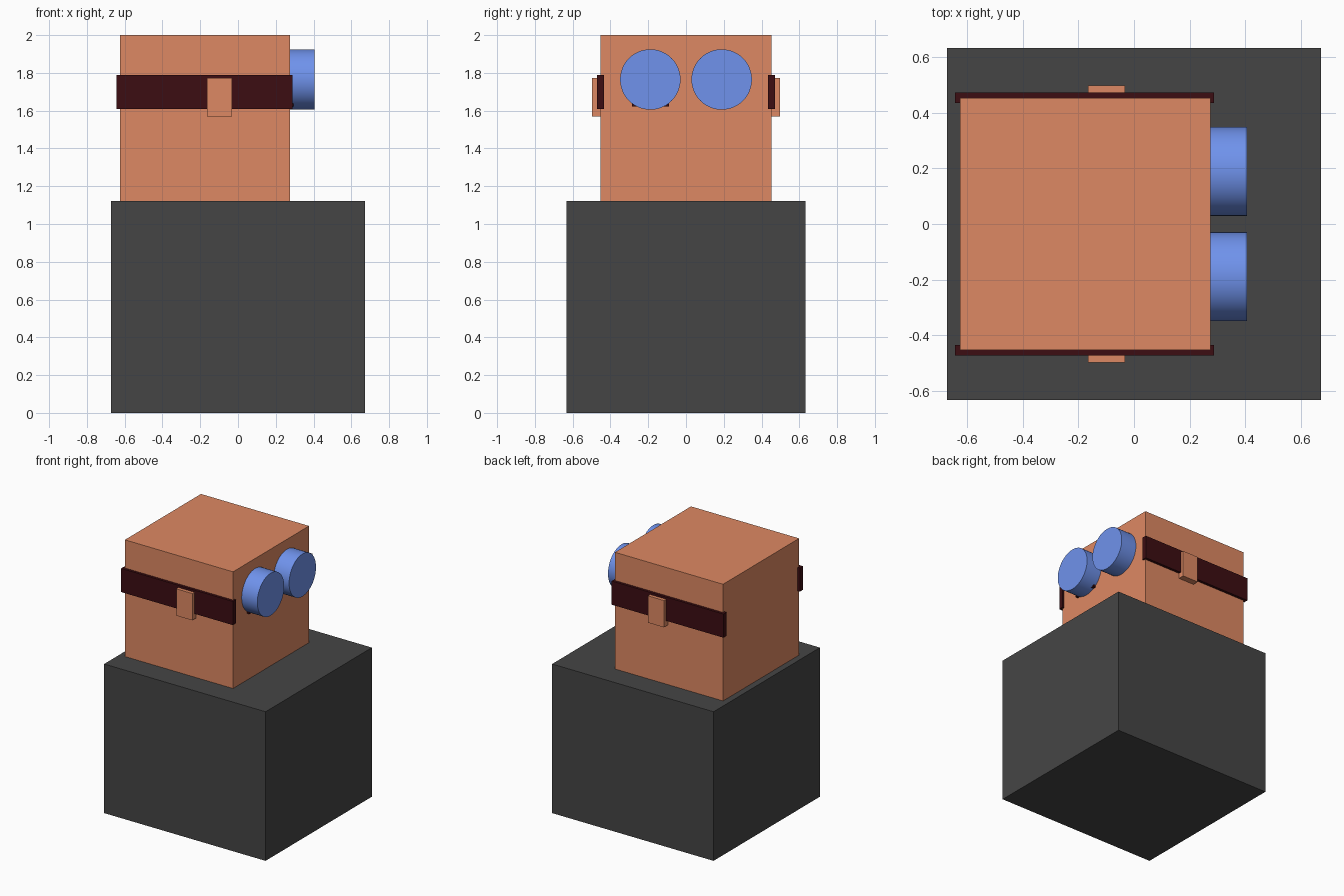
import bpy, math

if "Cube" in bpy.data.objects:
    bpy.data.objects.remove(bpy.data.objects["Cube"])


def material(name, rgb):
    m = bpy.data.materials.new(name)
    m.diffuse_color = (*rgb, 1)
    m.use_nodes = True
    m.node_tree.nodes["Principled BSDF"].inputs["Base Color"].default_value = m.diffuse_color
    return m


CHARCOAL = material("charcoal", (0.06, 0.06, 0.06))
ORANGE = material("orange", (0.73, 0.25, 0.125))
MAROON = material("maroon", (0.045, 0.004, 0.006))
BLUE = material("blue", (0.16, 0.29, 0.84))


def box(name, x, y, z, mat):
    """Box given by its (min, max) range on each axis."""
    bpy.ops.mesh.primitive_cube_add(size=1, location=[sum(r) / 2 for r in (x, y, z)])
    ob = bpy.context.object
    ob.name = name
    ob.scale = [r[1] - r[0] for r in (x, y, z)]
    bpy.ops.object.transform_apply(location=False, rotation=False, scale=True)
    ob.data.materials.append(mat)
    return ob


def side_range(side, inner, outer):
    return tuple(sorted((side * inner, side * outer)))


# Body and head
box("body", (-0.672, 0.672), (-0.632, 0.632), (0, 1.122), CHARCOAL)
box("head", (-0.625, 0.275), (-0.452, 0.452), (1.122, 2.0), ORANGE)

for side, label in ((-1, "front"), (1, "back")):
    # Strap and ear on each side of the head
    box(label + "_strap", (-0.643, 0.288), side_range(side, 0.435, 0.472), (1.61, 1.788), MAROON)
    box(label + "_ear", (-0.165, -0.032), side_range(side, 0.44, 0.498), (1.57, 1.772), ORANGE)

    # Round goggle lens
    bpy.ops.mesh.primitive_cylinder_add(vertices=48, radius=0.16, depth=0.14,
                                        location=(0.335, side * 0.189, 1.765),
                                        rotation=(0, math.pi / 2, 0))
    lens = bpy.context.object
    lens.name = label + "_lens"
    lens.data.materials.append(BLUE)
    bpy.ops.object.shade_smooth_by_angle(angle=math.radians(30))

# Small strap end tucked behind the front lens
box("strap_end", (0.26, 0.295), (-0.285, -0.09), (1.623, 1.788), MAROON)
